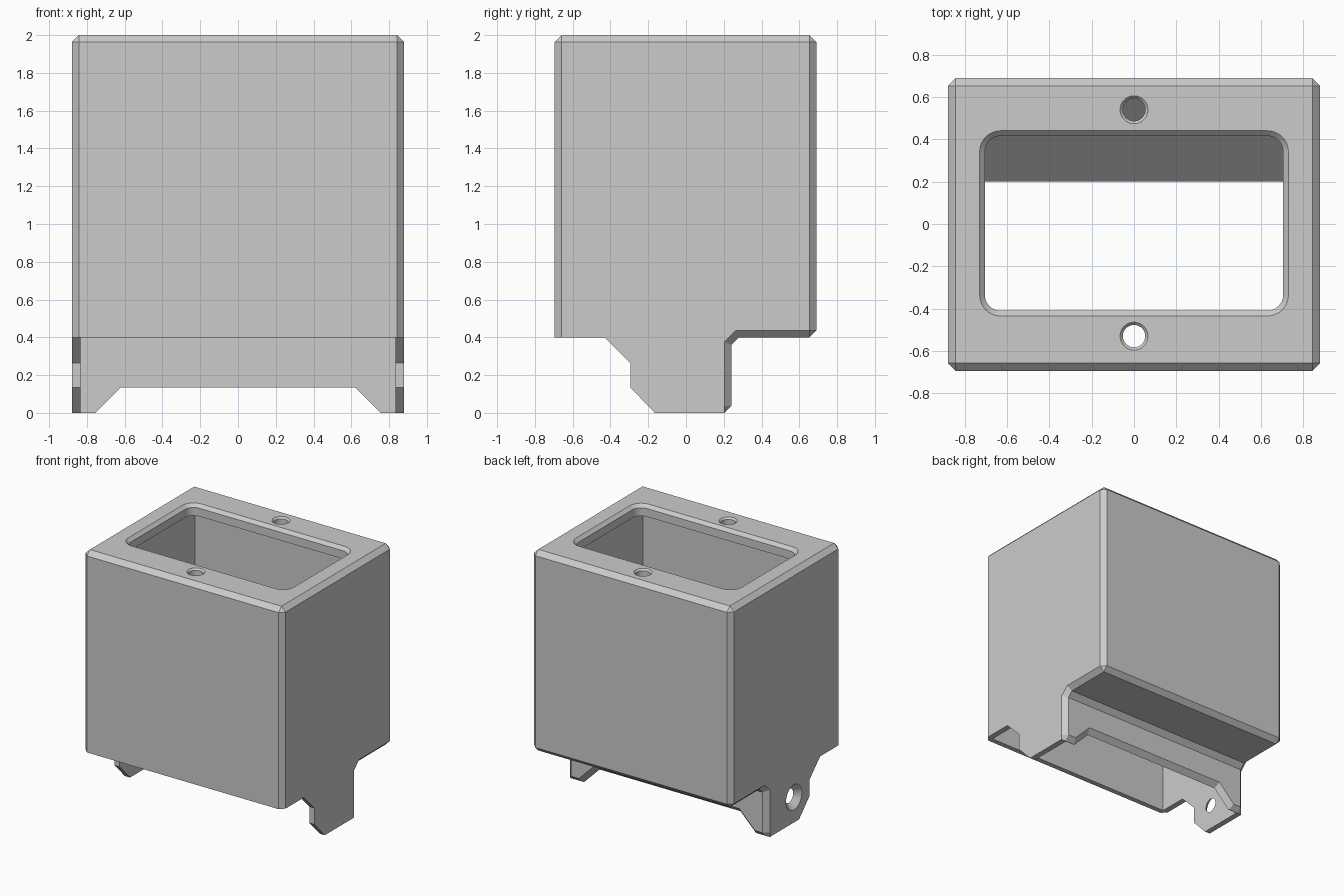
import bpy, bmesh
from math import cos, sin, pi

cube = bpy.data.objects.get("Cube")
if cube:
    bpy.data.objects.remove(cube)

grey = bpy.data.materials.new("light_grey")
grey.use_nodes = True
grey.diffuse_color = (0.6, 0.6, 0.6, 1)
grey.node_tree.nodes["Principled BSDF"].inputs["Base Color"].default_value = (0.6, 0.6, 0.6, 1)


def loft(name, sections):
    """Closed solid through equal-length loops of points."""
    bm = bmesh.new()
    rings = [[bm.verts.new(p) for p in s] for s in sections]
    n = len(rings[0])
    for a, b in zip(rings, rings[1:]):
        for i in range(n):
            j = (i + 1) % n
            bm.faces.new((a[i], a[j], b[j], b[i]))
    bm.faces.new(rings[0])
    bm.faces.new(rings[-1])
    bmesh.ops.remove_doubles(bm, verts=bm.verts, dist=0.0005)
    bmesh.ops.dissolve_degenerate(bm, edges=bm.edges, dist=0.0005)
    bmesh.ops.recalc_face_normals(bm, faces=bm.faces)
    mesh = bpy.data.meshes.new(name)
    bm.to_mesh(mesh)
    bm.free()
    mesh.materials.append(grey)
    obj = bpy.data.objects.new(name, mesh)
    bpy.context.collection.objects.link(obj)
    return obj


def cut(target, cutter):
    mod = target.modifiers.new(cutter.name, "BOOLEAN")
    mod.operation = "DIFFERENCE"
    mod.solver = "EXACT"
    mod.object = cutter
    bpy.context.view_layer.objects.active = target
    bpy.ops.object.modifier_apply(modifier=mod.name)
    bpy.data.objects.remove(cutter)


def at_x(profile, x):
    return [(x, y, z) for y, z in profile]


def rounded(hx, hy, r, cy, z, steps=8):
    pts = []
    for q, (sx, sy) in enumerate(((1, 1), (-1, 1), (-1, -1), (1, -1))):
        for i in range(steps + 1):
            a = (q + i / steps) * pi / 2
            pts.append((sx * (hx - r) + r * cos(a), cy + sy * (hy - r) + r * sin(a), z))
    return pts


def circle(r, n=32):
    return [(r * cos(2 * pi * i / n), r * sin(2 * pi * i / n)) for i in range(n)]


# Outer body: side profile, with a chamfered profile at each end
C = 0.037
front = [(-0.43, 0.4), (-0.295, 0.265), (-0.295, 0.135), (-0.165, 0)]
full = front + [(0.203, 0), (0.24, C), (0.24, 0.36), (0.28, 0.4), (0.69 - C, 0.4),
                (0.69, 0.4 + C), (0.69, 2 - C), (0.69 - C, 2),
                (-0.695 + C, 2), (-0.695, 2 - C), (-0.695, 0.4)]
back, low, high, nose = 0.69 - C, 0.4 + C, 2 - C, -0.695 + C
inset = front + [(0.203, 0), (0.203, C), (0.203, 0.375), (0.265, low), (back, low),
                 (back, low), (back, high), (back, high),
                 (nose, high), (nose, high), (nose, 0.4)]
body = loft("housing", [at_x(inset, -0.88), at_x(full, -0.88 + C),
                        at_x(full, 0.88 - C), at_x(inset, 0.88)])

# Hollow inside, open at the bottom, with a sloped rear floor
hollow = [(-0.655, -0.1), (0.2, -0.1), (0.2, 0.41), (0.65, 0.86), (0.65, 1.91), (-0.655, 1.91)]
cut(body, loft("hollow_cutter", [at_x(hollow, -0.835), at_x(hollow, 0.835)]))

# Rounded opening in the top, with a chamfered rim
cut(body, loft("opening_cutter", [
    rounded(0.705 + d, 0.413 + d, 0.075 + d, 0.003, z)
    for d, z in ((0, 1.8), (0, 1.975), (0.035, 2.01))]))

# Two screw holes in the top
for y in (-0.53, 0.54):
    cut(body, loft("screw_hole_cutter", [
        [(px, y + py, z) for px, py in circle(r)]
        for r, z in ((0.053, 1.85), (0.053, 1.987), (0.076, 2.01))]))

# Countersunk hole in the right foot
cut(body, loft("foot_hole_cutter", [
    [(x, -0.1 + py, 0.2 + pz) for py, pz in circle(r)]
    for r, x in ((0.11, -0.89), (0.055, -0.835), (0.055, -0.78))]))


# Notch under the rear wall, bevelled outwards
def notch(y):
    d = y - 0.2
    top, z = 0.62 + 0.414 * d, 0.135 + d
    foot = top + z + 0.1
    return [(-foot, y, -0.1), (-top, y, z), (top, y, z), (foot, y, -0.1)]


cut(body, loft("notch_cutter", [notch(0.16), notch(0.28)]))

# Smooth only the round walls
bpy.ops.object.select_all(action="DESELECT")
body.select_set(True)
bpy.context.view_layer.objects.active = body
bpy.ops.object.shade_smooth_by_angle(angle=pi / 9)
